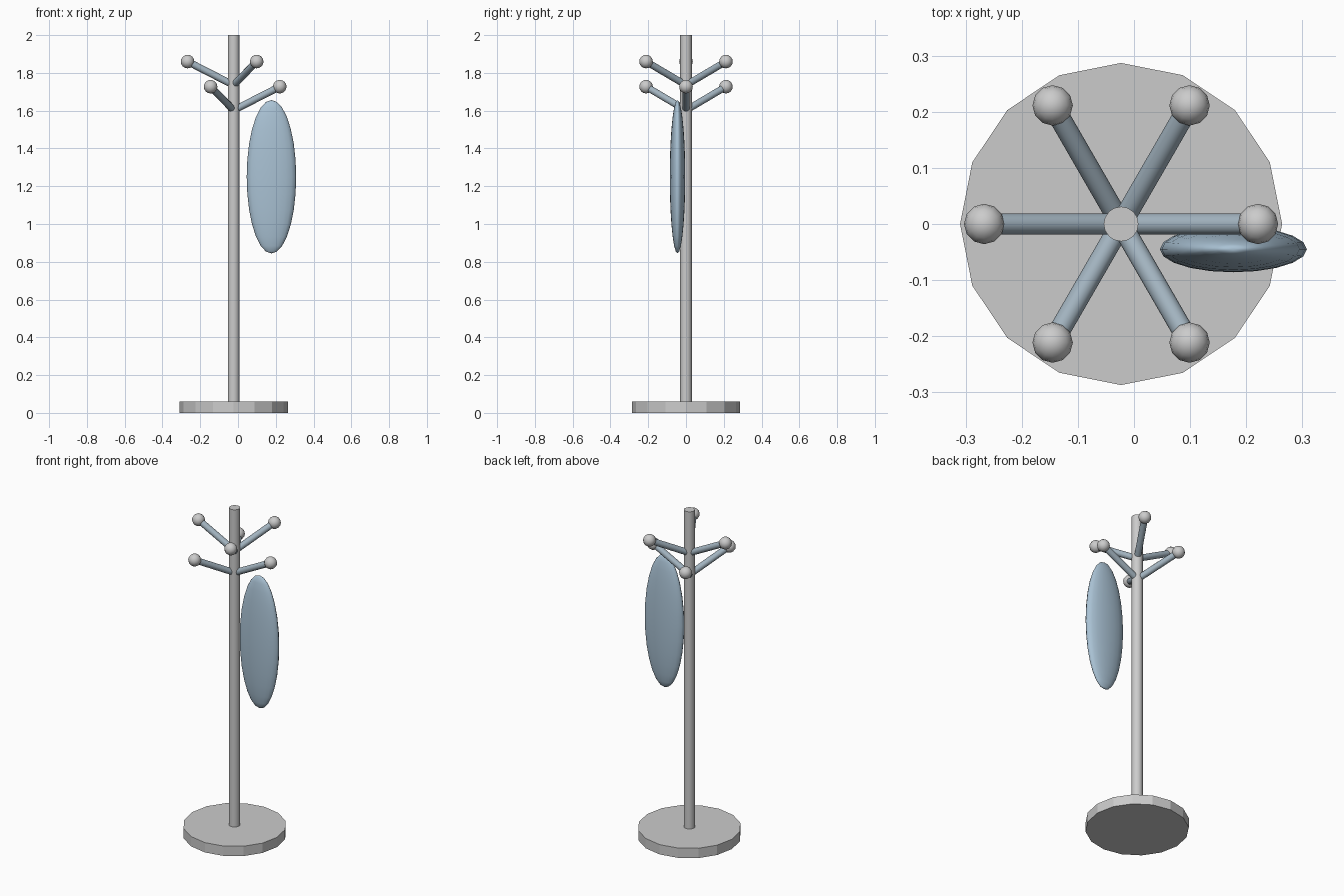
import bpy, math
from mathutils import Vector

if "Cube" in bpy.data.objects:
    bpy.data.objects.remove(bpy.data.objects["Cube"])

CX = -0.023  # pole axis in x


def colour(name, rgb):
    m = bpy.data.materials.new(name)
    m.diffuse_color = (*rgb, 1)
    m.use_nodes = True
    m.node_tree.nodes["Principled BSDF"].inputs["Base Color"].default_value = m.diffuse_color
    return m


def finish(name, mat=None, smooth=True):
    ob = bpy.context.object
    ob.name = name
    if mat:
        ob.data.materials.append(mat)
    if smooth:
        bpy.ops.object.shade_smooth_by_angle(angle=math.radians(50))
    return ob


def rod(name, a, b, radius, sides, mat=None, smooth=True):
    a, b = Vector(a), Vector(b)
    d = b - a
    bpy.ops.mesh.primitive_cylinder_add(
        vertices=sides, radius=radius, depth=d.length, location=(a + b) / 2,
        rotation=d.to_track_quat('Z', 'Y').to_euler())
    return finish(name, mat, smooth)


arm_mat = colour("arm_blue_grey", (0.36, 0.45, 0.52))
coat_mat = colour("coat_blue", (0.40, 0.54, 0.66))

# Faceted base disc and upright pole
rod("base", (CX, 0, 0), (CX, 0, 0.06), 0.287, 16, smooth=False)
rod("pole", (CX, 0, 0.05), (CX, 0, 2.0), 0.031, 16)

# Six arms alternating between two tiers, each with a ball tip
for i in range(6):
    ang = math.radians(60 * i)
    tier = "upper" if i % 2 else "lower"
    z = 1.735 if i % 2 else 1.602
    tip = (CX + 0.244 * math.cos(ang), 0.244 * math.sin(ang), z + 0.125)
    rod(f"{tier}_arm_{i}", (CX, 0, z), tip, 0.019, 12, arm_mat)
    bpy.ops.mesh.primitive_uv_sphere_add(
        segments=12, ring_count=8, radius=0.036, location=tip)
    finish(f"{tier}_ball_{i}")

# Hanging coat as a flattened ellipsoid
bpy.ops.mesh.primitive_uv_sphere_add(
    segments=20, ring_count=14, radius=1, location=(0.177, -0.045, 1.25))
bpy.context.object.scale = (0.131, 0.041, 0.406)
bpy.ops.object.transform_apply(location=False, rotation=False, scale=True)
coat = finish("coat", coat_mat, smooth=False)
bpy.ops.object.shade_smooth()
